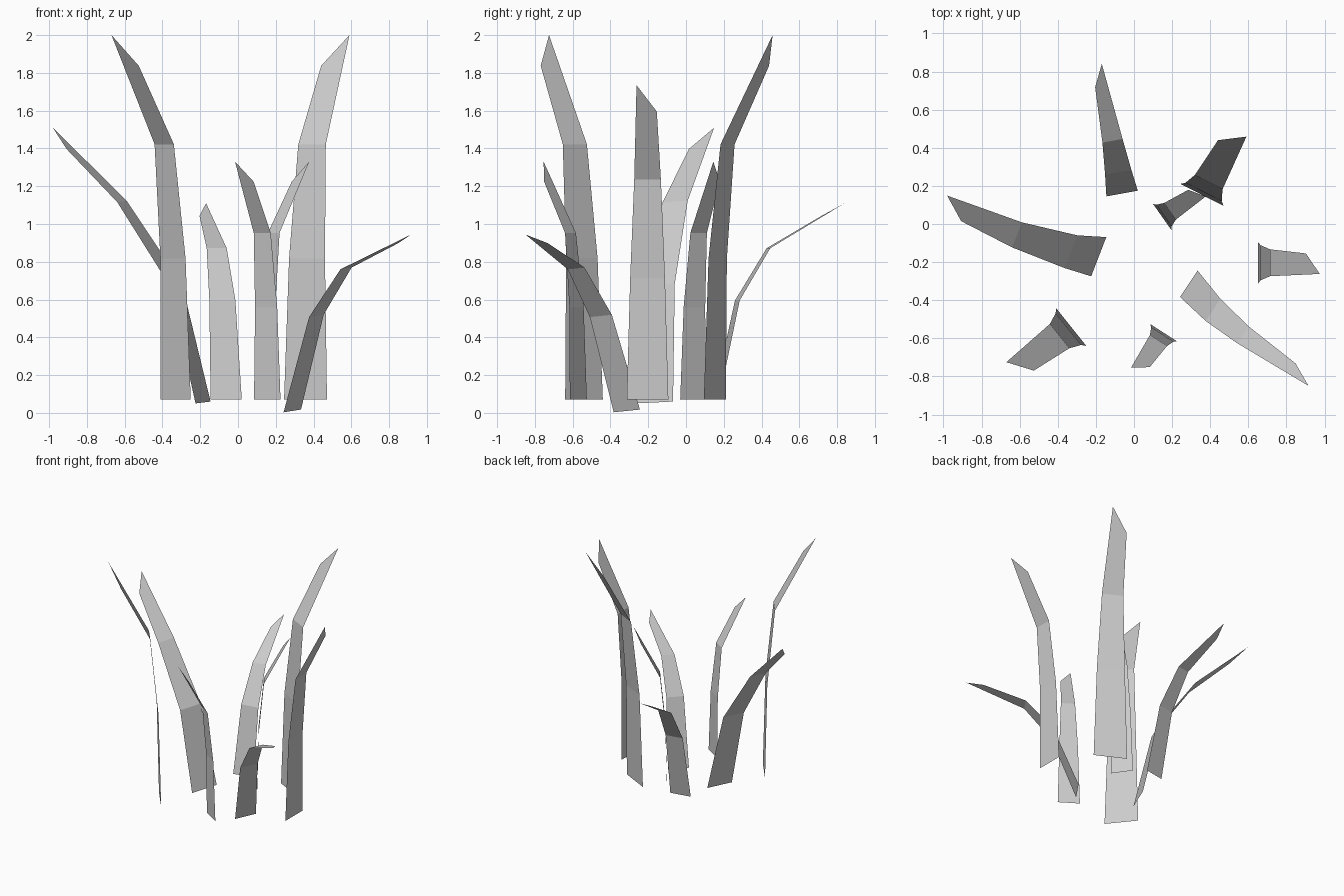
import bpy
from math import sin, cos, radians
from mathutils import Vector

if "Cube" in bpy.data.objects:
    bpy.data.objects.remove(bpy.data.objects["Cube"])

# Bend styles: three segments as (length, angle from base direction), then tip side offsets
STYLES = {
    "upright": (((0.75, 1.3), (0.609, 5.5), (0.655, 27.6)), (0.068, -0.057)),
    "arched": (((0.82, 0), (0.495, 19), (0.72, 47.5)), (0.026, -0.06)),
    "leaning": (((0.745, 0), (0.615, 21), (0.66, 34)), (0.09, -0.03)),
}
HALF_WIDTHS = (0.128, 0.107, 0.082)


def profile(style):
    """Local (side, out, up) points in pairs, ending in a slanted tip."""
    segs, tips = STYLES[style]
    out = up = 0.0
    pts = []
    for half, (length, ang) in zip(HALF_WIDTHS, segs):
        pts += [(half, out, up), (-half, out, up)]
        d_out, d_up = length * sin(radians(ang)), length * cos(radians(ang))
        last = (out, up)
        out, up = out + d_out, up + d_up
    pts.append((tips[0], out, up))
    pts.append((tips[1], last[0] + 0.72 * d_out, last[1] + 0.72 * d_up))
    return pts


def blade(name, style, base_a, base_b, tip):
    """Fit a blade to its base edge (a = tip side) and its tip point."""
    a, b, t = Vector(base_a), Vector(base_b), Vector(tip)
    origin = (a + b) / 2
    side = (a - b).normalized()
    w = t - origin
    w -= w.dot(side) * side
    pts = profile(style)
    _, po, pu = pts[6]
    plen = (po * po + pu * pu) ** 0.5
    scale = w.length / plen
    w.normalize()
    q = w.cross(side)                      # outward direction square to the tip line
    up = (w * pu - q * po) / plen
    out = (w * po + q * pu) / plen
    verts = [origin + scale * (side * s + out * o + up * u) for s, o, u in pts]
    faces = [(i, i + 1, i + 3, i + 2) for i in (0, 2, 4)]
    me = bpy.data.meshes.new(name)
    me.from_pydata(verts, [], faces)
    ob = bpy.data.objects.new(name, me)
    bpy.context.collection.objects.link(ob)


# Tall and short upright blades
blade("tall_blade_left", "upright", (-.41, -.44, .07), (-.25, -.64, .07), (-.67, -.725, 2))
blade("tall_blade_right", "upright", (.47, .095, .07), (.245, .21, .07), (.597, .455, 2))
blade("short_blade_centre", "upright", (.195, -.03, .07), (.1, .105, .07), (.378, .143, 1.33))
blade("short_blade_front", "upright", (.085, -.525, .07), (.225, -.615, .07), (-.017, -.753, 1.33))
blade("side_blade_right", "upright", (.65, -.315, .07), (.65, -.092, .07), (.975, -.262, 1.735))
# Drooping blades
blade("arched_blade_back", "arched", (.02, .175, .07), (-.145, .145, .07), (-.17, .84, 1.11))
blade("arched_blade_front", "arched", (.24, -.385, .003), (.335, -.242, .018), (.922, -.84, .945))
blade("leaning_blade_left", "leaning", (-.145, -.068, .06), (-.225, -.275, .05), (-.98, .15, 1.51))
